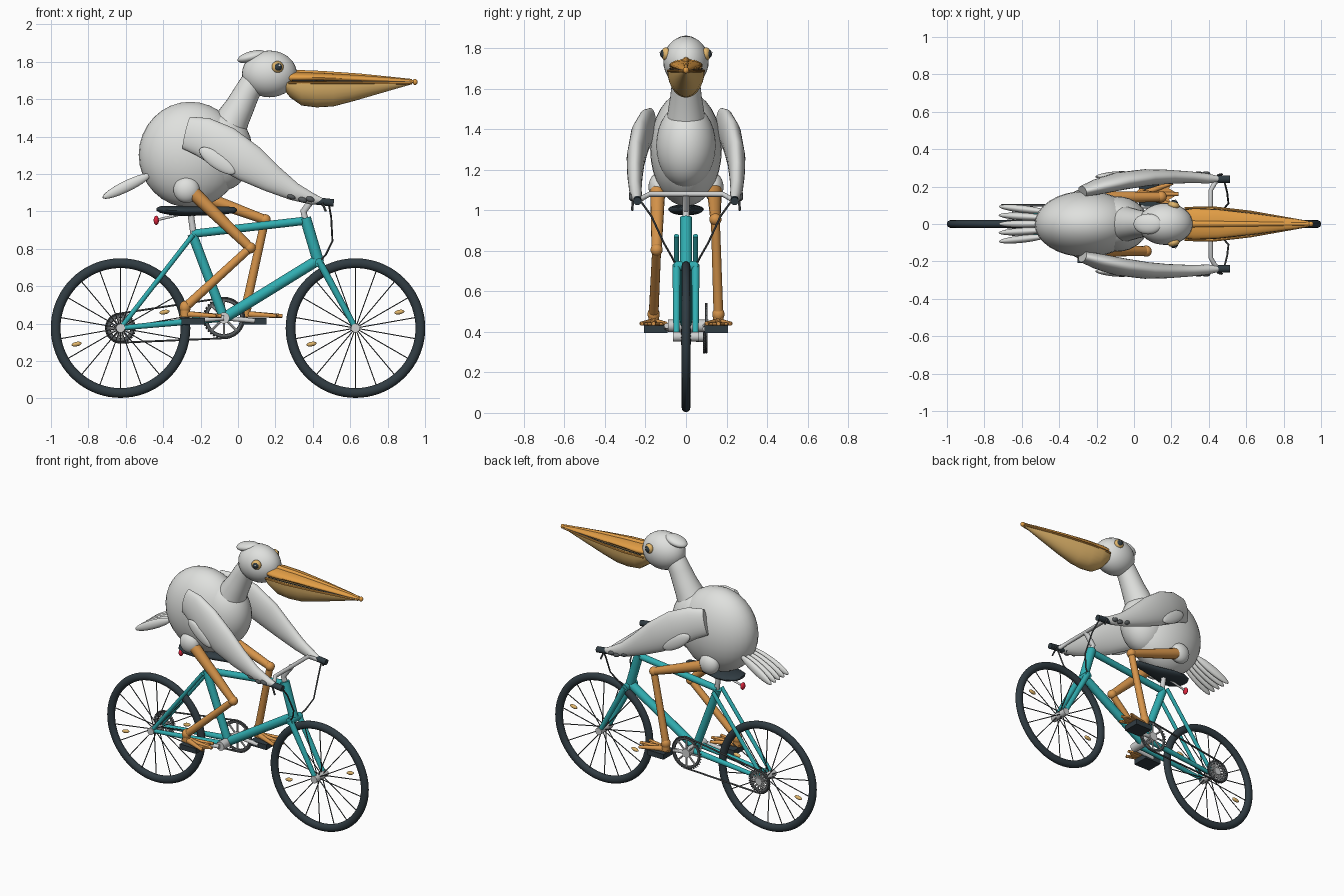
import bpy, bmesh, math
from mathutils import Vector, Matrix

if "Cube" in bpy.data.objects:
    bpy.data.objects.remove(bpy.data.objects["Cube"])

def mat(name, r, g, b):
    m = bpy.data.materials.new(name)
    m.diffuse_color = (r, g, b, 1)
    m.use_nodes = True
    m.node_tree.nodes["Principled BSDF"].inputs["Base Color"].default_value = m.diffuse_color
    return m

WHITE = mat("plumage white", .74, .75, .73)
TEAL = mat("frame teal", .03, .42, .44)
ORANGE = mat("leg orange", .68, .30, .07)
BEAK = mat("beak orange", .76, .34, .06)
POUCH = mat("pouch yellow", .76, .47, .15)
BLACK = mat("rubber black", .03, .045, .055)
STEEL = mat("light metal", .62, .63, .63)
GREY = mat("dark metal", .10, .11, .115)
RED = mat("lamp red", .75, .02, .05)

def done(bm, name, m):
    bmesh.ops.recalc_face_normals(bm, faces=bm.faces)
    me = bpy.data.meshes.new(name)
    bm.to_mesh(me)
    bm.free()
    ob = bpy.data.objects.new(name, me)
    bpy.context.collection.objects.link(ob)
    me.materials.append(m)
    bpy.ops.object.select_all(action='DESELECT')
    ob.select_set(True)
    bpy.context.view_layer.objects.active = ob
    bpy.ops.object.shade_smooth_by_angle(angle=math.radians(40))
    return ob

def loft(bm, pts, ru, rv=None, n=16, closed=False, side=(0, 1, 0), roof=1.0):
    """Sweep ellipses along pts; ru lies along side, rv across it; roof flattens the upper half."""
    pts = [Vector(p) for p in pts]
    k = len(pts)
    ru = ru if isinstance(ru, (list, tuple)) else [ru] * k
    rv = ru if rv is None else rv if isinstance(rv, (list, tuple)) else [rv] * k
    rings = []
    for i, p in enumerate(pts):
        a = pts[i - 1] if i or closed else p
        b = pts[(i + 1) % k] if i < k - 1 or closed else p
        t = (b - a).normalized()
        s = Vector(side)
        if abs(t.dot(s)) > .98:
            s = Vector((0, 0, 1))
        u = (s - t * s.dot(t)).normalized()
        v = t.cross(u)
        ring = []
        for j in range(n):
            q = 2 * math.pi * j / n
            h = math.sin(q)
            ring.append(bm.verts.new(p + u * ru[i] * math.cos(q) + v * rv[i] * h * (roof if h > 0 else 1)))
        rings.append(ring)
    for i in range(k if closed else k - 1):
        r, w = rings[i], rings[(i + 1) % k]
        for j in range(n):
            bm.faces.new((r[j], r[(j + 1) % n], w[(j + 1) % n], w[j]))
    if not closed:
        bm.faces.new(rings[0])
        bm.faces.new(rings[-1])

def tube(name, m, pts, ru, rv=None, **kw):
    bm = bmesh.new()
    loft(bm, pts, ru, rv, **kw)
    return done(bm, name, m)

def ball(bm, c, r, pitch=0, yaw=0):
    M = (Matrix.Translation(c) @ Matrix.Rotation(yaw, 4, 'Z') @ Matrix.Rotation(pitch, 4, 'Y')
         @ Matrix.Diagonal((*r, 1)))
    bmesh.ops.create_uvsphere(bm, u_segments=32, v_segments=16, radius=1, matrix=M)

def ellipsoid(name, m, c, r, pitch=0, yaw=0):
    bm = bmesh.new()
    ball(bm, c, r, pitch, yaw)
    return done(bm, name, m)

def polar(c, r, a, y=0):
    return (c[0] + r * math.cos(a), y, c[1] + r * math.sin(a))

def circle(c, r, n, y=0):
    return [polar(c, r, 2 * math.pi * i / n, y) for i in range(n)]

REAR, FRONT, CRANK = (-.628, .376), (.628, .376), (-.075, .43)

# Wheels
for tag, c, flip in (("rear", REAR, 1), ("front", FRONT, 1)):
    tube(tag + "_tyre", BLACK, circle(c, .347, 72), .022, .026, n=12, closed=True)
    tube(tag + "_hub", STEEL, [(c[0], -.065, c[1]), (c[0], .065, c[1])], .024)
    bm = bmesh.new()
    for i in range(18):
        a = 2 * math.pi * (i + .5) / 18
        loft(bm, [polar(c, .015, a, .022 * (-1) ** i), polar(c, .33, a)], .0032, n=6)
    done(bm, tag + "_spokes", GREY)
    bm = bmesh.new()
    for a in (math.radians(20), math.radians(200)):
        ball(bm, polar(c, .25, a), (.027, .012, .012), -.2)
    done(bm, tag + "_reflectors", POUCH)

# Frame
SEAT, HT, HB = (-.245, 0, .88), (.36, 0, .965), (.43, 0, .73)
bb = (CRANK[0], 0, CRANK[1])
tube("seat_tube", TEAL, [SEAT, bb], .026)
tube("top_tube", TEAL, [SEAT, (.36, 0, .95)], .022)
tube("down_tube", TEAL, [(.42, 0, .735), bb], .029)
tube("head_tube", TEAL, [HT, HB], .03)
tube("fork_crown", TEAL, [(.435, -.06, .725), (.435, .06, .725)], .024)
for s, tag in ((-1, "near"), (1, "far")):
    tube(tag + "_fork_leg", TEAL, [(.435, s * .047, .73), (.628, s * .047, .376)], [.02, .015])
    tube(tag + "_seat_stay", TEAL, [(-.24, s * .047, .875), (-.628, s * .047, .376)], .013)
    tube(tag + "_chain_stay", TEAL, [(-.075, s * .047, .43), (-.628, s * .047, .376)], [.02, .013])

# Saddle and rear lamp
tube("seat_post", STEEL, [(-.235, 0, .86), (-.255, 0, 1.0)], .017)
tube("saddle", BLACK, [(-.435, 0, 1.012), (-.415, 0, 1.01), (-.36, 0, 1.005), (-.28, 0, 1.002), (-.18, 0, 1.003),
     (-.08, 0, 1.005), (-.02, 0, 1.007), (-.005, 0, 1.008)], [.025, .06, .088, .085, .055, .035, .026, .008],
     [.008, .018, .025, .027, .025, .022, .016, .005], n=24)
tube("lamp_bracket", STEEL, [(-.24, 0, 1.0), (-.43, 0, .955)], .007)
ellipsoid("rear_lamp", RED, (-.437, 0, .952), (.014, .02, .025))

# Drivetrain on the far side
def cog(name, c, r, y, spokes, w):
    bm = bmesh.new()
    loft(bm, circle(c, r, 48, y), .006, w, n=8, closed=True)
    for i in range(r > .05 and 36):
        a = 2 * math.pi * i / 36
        loft(bm, [polar(c, r, a, y), polar(c, r + w + .007, a, y)], .005, n=4)
    done(bm, name, GREY)
    bm = bmesh.new()
    for i in range(spokes):
        loft(bm, [polar(c, .01, 2 * math.pi * i / spokes, y), polar(c, r, 2 * math.pi * i / spokes, y)], .006, n=8)
    done(bm, name + "_arms", STEEL)
cog("chainring", CRANK, .096, .1, 8, .01)
cog("rear_sprocket", REAR, .064, .09, 14, .011)
tube("rear_sprocket_hub", STEEL, [(REAR[0], .05, REAR[1]), (REAR[0], .1, REAR[1])], .025)
arc = [polar(CRANK, .108, math.radians(-88 + 15 * i), .1) for i in range(13)]
arc += [polar(REAR, .078, math.radians(93 + 15 * i), .1) for i in range(13)]
tube("chain", GREY, arc, .007, .005, n=8, closed=True)
tube("bottom_bracket", STEEL, [(bb[0], -.09, bb[2]), (bb[0], .11, bb[2])], .03)

# Handlebar, grips, levers and cables
tube("stem", STEEL, [(.365, 0, .94), (.35, 0, 1.0), (.41, 0, 1.08)], .018)
tube("handlebar", STEEL, [(.47, -.24, 1.045), (.435, -.225, 1.055), (.41, -.18, 1.08), (.41, .18, 1.08),
     (.435, .225, 1.055), (.47, .24, 1.045)], .013, side=(0, 0, 1))
for s, tag in ((-1, "near"), (1, "far")):
    tube(tag + "_grip", BLACK, [(.38, s * .24, 1.06), (.512, s * .24, 1.045)], .02)
    tube(tag + "_brake_lever", GREY, [(.45, s * .262, 1.045), (.47, s * .266, 1.0)], .006, n=8)
    tube(tag + "_cable", GREY, [(.485, s * .22, 1.04), (.498, s * .17, .97), (.505, s * .11, .84),
         (.47, s * .07, .77), (.435, s * .05, .73)], .005, n=8)

# Bird torso, neck and head
ellipsoid("body", WHITE, (-.255, 0, 1.303), (.276, .177, .283))
ellipsoid("chest", WHITE, (-.09, 0, 1.32), (.168, .148, .21))
tube("neck", WHITE, [(-.06, 0, 1.42), (-.025, 0, 1.5), (.01, 0, 1.56), (.045, 0, 1.63), (.08, 0, 1.69), (.12, 0, 1.73)],
     [.1, .088, .078, .07, .066, .06], n=28)
ellipsoid("head", WHITE, (.168, 0, 1.735), (.147, .112, .125))
ellipsoid("crest", WHITE, (.075, 0, 1.827), (.08, .055, .03), -.25)
for s, tag in ((-1, "near"), (1, "far")):
    yaw = -s * .25
    ellipsoid(tag + "_eye", POUCH, (.212, s * .1, 1.772), (.032, .022, .032), 0, yaw)
    ellipsoid(tag + "_pupil", BLACK, (.215, s * .112, 1.772), (.021, .016, .021), 0, yaw)
    ellipsoid(tag + "_eye_glint", WHITE, (.221, s * .126, 1.779), (.006, .004, .006))

# Beak and pouch
tube("upper_beak", BEAK, [(.24, 0, 1.715), (.32, 0, 1.715), (.45, 0, 1.715), (.65, 0, 1.708), (.85, 0, 1.698), (.94, 0, 1.694)],
     [.07, .083, .077, .054, .028, .012], [.032, .03, .025, .02, .014, .008], n=24)
tube("beak_ridge", BEAK, [(.27, 0, 1.738), (.45, 0, 1.735), (.65, 0, 1.724), (.93, 0, 1.7)], [.02, .016, .013, .008])
ellipsoid("beak_tip", BEAK, (.946, 0, 1.692), (.014, .014, .016))
tube("pouch", POUCH, [(.24, 0, 1.688), (.28, 0, 1.688), (.34, 0, 1.688), (.42, 0, 1.688), (.51, 0, 1.688), (.62, 0, 1.688),
     (.75, 0, 1.688), (.93, 0, 1.688)], [.06, .085, .092, .09, .08, .066, .045, .01],
     [.03, .08, .122, .132, .127, .098, .06, .008], n=28, roof=.06)
for s, tag in ((-1, "near"), (1, "far")):
    tube(tag + "_lower_beak_edge", BEAK, [(.27, s * .084, 1.688), (.42, s * .088, 1.688), (.62, s * .065, 1.688),
         (.93, s * .01, 1.686)], .007, n=8)
    tube(tag + "_beak_seam", GREY, [(.29, s * .08, 1.699), (.42, s * .078, 1.699), (.65, s * .054, 1.696),
         (.92, s * .014, 1.691)], .003, n=6)

# Wings gripping the bar
for s, tag in ((-1, "near"), (1, "far")):
    tube(tag + "_wing", WHITE, [(-.275, s * .175, 1.42), (-.19, s * .2, 1.4), (-.08, s * .228, 1.345), (.06, s * .248, 1.255),
         (.18, s * .252, 1.175), (.3, s * .25, 1.105), (.4, s * .243, 1.065), (.455, s * .24, 1.055)],
         [.03, .042, .048, .045, .038, .031, .026, .015], [.088, .105, .115, .103, .075, .048, .03, .014], n=28)
    ellipsoid(tag + "_wing_fold", WHITE, (-.11, s * .262, 1.27), (.115, .018, .042), .6, s * .1)
    bm = bmesh.new()
    for x, z in ((.285, 1.08), (.345, 1.062), (.385, 1.065)):
        ball(bm, (x, s * .268, z), (.024, .014, .015), .35)
    done(bm, tag + "_wing_finger_tips", GREY)

# Tail feathers in a fan
bm = bmesh.new()
for i in range(-2, 3):
    ball(bm, (-.595, i * .04, 1.135), (.143, .02, .03), -.45, -i * .055)
done(bm, "tail_feathers", WHITE)

# Legs, webbed feet, pedals and cranks
for s, tag, knee, ankle, px in ((-1, "near", (.065, .805), (-.283, .487), -.24), (1, "far", (.145, .955), (.042, .487), .09)):
    hip, kn, an = (-.235, s * .14, 1.095), (knee[0], s * .145, knee[1]), (ankle[0], s * .16, ankle[1])
    ellipsoid(tag + "_hip", WHITE, (-.275, s * .135, 1.115), (.07, .05, .07))
    tube(tag + "_thigh", ORANGE, [hip, kn], [.037, .025])
    tube(tag + "_shin", ORANGE, [kn, an], [.022, .024])
    bm = bmesh.new()
    ball(bm, kn, (.03, .03, .03))
    ball(bm, an, (.03, .03, .035))
    loft(bm, [an, (an[0], an[1], .44)], .026)
    done(bm, tag + "_leg_joints", ORANGE)
    bm = bmesh.new()
    web = [(-.03, -.014), (.03, -.022), (.165, -.064), (.145, -.03), (.195, 0), (.145, .03), (.165, .064), (.03, .022), (-.03, .014)]
    f = bm.faces.new([bm.verts.new((an[0] + x, an[1] + y, .435)) for x, y in web])
    ex = bmesh.ops.extrude_face_region(bm, geom=[f])
    bmesh.ops.translate(bm, vec=(0, 0, .012), verts=[v for v in ex["geom"] if isinstance(v, bmesh.types.BMVert)])
    for dx, dy in ((.165, -.06), (.195, 0), (.165, .06)):
        loft(bm, [an[:2] + (.45,), (an[0] + dx, an[1] + dy, .441)], [.018, .01], n=12)
    done(bm, tag + "_webbed_foot", ORANGE)
    bm = bmesh.new()
    bmesh.ops.create_cube(bm, size=1, matrix=Matrix.Translation((px, s * .15, .413)) @ Matrix.Diagonal((.125, .115, .036, 1)))
    done(bm, tag + "_pedal", BLACK)
    tube(tag + "_crank_arm", STEEL, [(CRANK[0], s * .095, CRANK[1]), (px, s * .095, .415)], .013)
